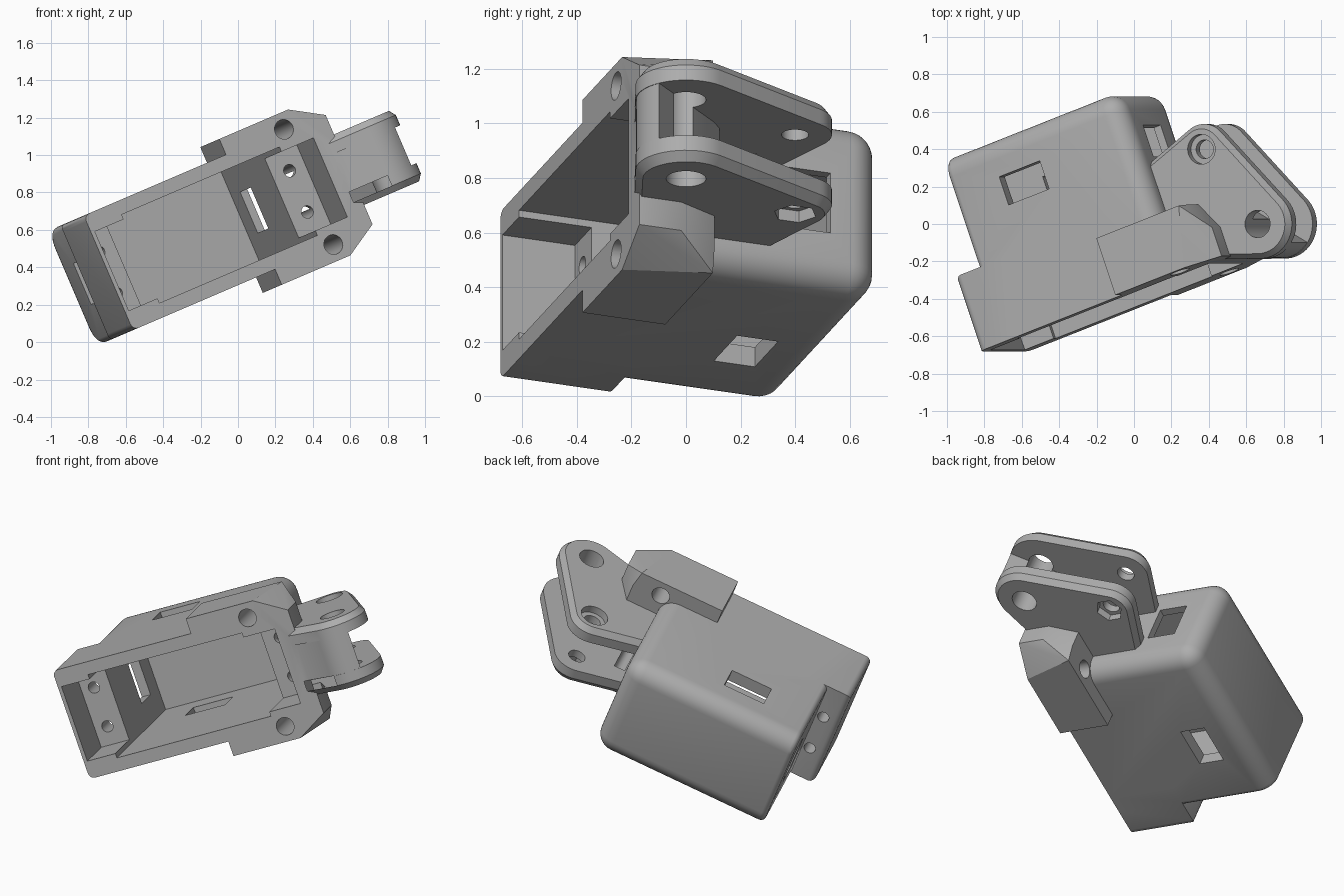
import bpy, bmesh, math
from mathutils import Matrix, Vector

old = bpy.data.objects.get("Cube")
if old:
    bpy.data.objects.remove(old, do_unlink=True)

MID = 0.624          # symmetry height of the part in its own frame
FRONT = -0.473       # plane of the open front
PIN = (1.009, -0.367)
BOLT = (0.839, 0.12)


def finish(bm, name):
    bmesh.ops.recalc_face_normals(bm, faces=bm.faces)
    mesh = bpy.data.meshes.new(name)
    bm.to_mesh(mesh)
    bm.free()
    ob = bpy.data.objects.new(name, mesh)
    bpy.context.collection.objects.link(ob)
    return ob


def hull(name, points):
    bm = bmesh.new()
    verts = [bm.verts.new(p) for p in points]
    res = bmesh.ops.convex_hull(bm, input=verts)
    loose = {g for g in res["geom_interior"] + res["geom_unused"]
             if isinstance(g, bmesh.types.BMVert)}
    bmesh.ops.delete(bm, geom=list(loose), context='VERTS')
    bmesh.ops.dissolve_limit(bm, angle_limit=0.01, verts=bm.verts, edges=bm.edges)
    return finish(bm, name)


def box(name, x, y, z, bevels=()):
    """Box from ranges; each bevel is (radius, segments, edge rule)."""
    bm = bmesh.new()
    bmesh.ops.create_cube(bm, size=1)
    for v in bm.verts:
        v.co = [r[0] if c < 0 else r[1] for c, r in zip(v.co, (x, y, z))]
    for radius, segs, rule in bevels:
        edges = [e for e in bm.edges if rule(e.verts[0].co, e.verts[1].co)]
        bmesh.ops.bevel(bm, geom=edges, offset=radius, segments=segs,
                        profile=0.5, affect='EDGES', clamp_overlap=True)
    return finish(bm, name)


def cylinder(name, centre, radius, depth, axis='Z', sides=40):
    bm = bmesh.new()
    bmesh.ops.create_cone(bm, cap_ends=True, segments=sides, radius1=radius,
                          radius2=radius, depth=depth)
    turn = Matrix.Rotation(math.pi / 2, 4, 'X') if axis == 'Y' else Matrix()
    bm.transform(Matrix.Translation(centre) @ turn)
    return finish(bm, name)


def ring(centre, radius, z, count=48):
    return [(centre[0] + radius * math.cos(math.tau * i / count),
             centre[1] + radius * math.sin(math.tau * i / count), z) for i in range(count)]


def combine(target, tool, operation):
    mod = target.modifiers.new(operation, 'BOOLEAN')
    mod.operation, mod.solver, mod.object = operation, 'EXACT', tool
    bpy.context.view_layer.objects.active = target
    bpy.ops.object.modifier_apply(modifier=mod.name)
    bpy.data.objects.remove(tool, do_unlink=True)


# Deep housing with large rounds on the back and the hinge end
X0, X1, Y1, Z0, Z1 = -0.545, 0.53, 0.565, 0.29, 0.957


def on(a, b, axis, value):
    return abs(a[axis] - value) < 1e-4 and abs(b[axis] - value) < 1e-4


def big_round(a, b):
    back = on(a, b, 1, Y1) and not on(a, b, 0, X0)
    end = on(a, b, 0, X1) and (on(a, b, 2, Z0) or on(a, b, 2, Z1))
    return back or end


body = box("bracket_housing", (X0, X1), (FRONT, Y1), (Z0, Z1), [
    (0.105, 8, big_round),
    (0.03, 3, lambda a, b: on(a, b, 0, X0) and not on(a, b, 1, FRONT))])

# Shallow mounting flange at the far end
flange = box("flange", (-0.69, -0.4), (FRONT, -0.05), (Z0, Z1), [
    (0.035, 4, lambda a, b: on(a, b, 0, -0.69) and not on(a, b, 1, FRONT))])
combine(body, flange, 'UNION')

# Chamfered ears on both sides of the hinge end
ear_points = []
for s in (-1, 1):
    wide, narrow = MID + s * 0.424, MID + s * 0.318
    ear_points += [(0.19, FRONT, wide), (0.615, FRONT, wide), (0.80, FRONT, narrow),
                   (0.80, -0.31, narrow), (0.19, -0.15, wide), (0.70, -0.15, wide),
                   (0.72, -0.15, narrow)]
combine(body, hull("ears", ear_points), 'UNION')

# Pair of hinge plates with chamfered outer rims
for s in (-1, 1):
    pts = []
    for offset, inset in ((0.11, 0), (0.17, 0), (0.205, 0.026)):
        z = MID + s * offset
        pts += ring(PIN, 0.185 - inset, z) + ring(BOLT, 0.135 - inset, z)
        pts += [(0.48, 0.145 - inset, z), (0.48, -0.38 + inset, z)]
    combine(body, hull("hinge_plate", pts), 'UNION')

# Web joining the plates along the front
web = []
for z in (MID - 0.14, MID + 0.14):
    arc = [(x, y, z) for x, y, _ in ring(PIN, 0.183, z)
           if (x - 1.125) + (y + 0.50) * 0.8 < 0 and y < PIN[1] - 0.05]
    web += arc + [(0.60, -0.40, z), (0.60, -0.16, z), (0.80, -0.16, z), (0.85, -0.2, z)]
combine(body, hull("hinge_web", web), 'UNION')

# Main cavity and the shallower pocket with its end ledges
combine(body, box("cavity", (-0.49, 0.487), (-0.7, 0.52), (0.368, 0.882)), 'DIFFERENCE')
combine(body, box("pocket", (-0.668, 0.685), (-0.7, -0.19), (0.395, 0.855)), 'DIFFERENCE')

# Slots through the side walls and through the end walls
combine(body, box("side_slot", (-0.265, -0.015), (0.205, 0.365), (0, 1.3)), 'DIFFERENCE')
combine(body, box("end_slot", (-0.6, 0.56), (0.19, 0.37), (0.505, 0.743)), 'DIFFERENCE')

# Screw holes in the ledges and in the ears
for s in (-1, 1):
    for x in (-0.59, 0.59):
        combine(body, cylinder("ledge_hole", (x, -0.15, MID + s * 0.12), 0.034, 0.4, 'Y', 24),
                'DIFFERENCE')
    combine(body, cylinder("ear_hole", (0.55, -0.3, MID + s * 0.335), 0.053, 0.5, 'Y'),
            'DIFFERENCE')

# Hinge pin hole, bolt hole, bolt head recess and hexagonal nut recess
for centre, radius, z, depth, sides in (
        (PIN, 0.073, MID, 0.6, 40), (BOLT, 0.05, MID, 0.6, 32),
        (BOLT, 0.08, MID + 0.205, 0.09, 40), (BOLT, 0.08, MID - 0.205, 0.09, 6)):
    combine(body, cylinder("hole", (*centre, z), radius, depth, 'Z', sides), 'DIFFERENCE')

# Tilt the finished bracket into its resting pose
a, b = math.radians(23.2), math.radians(20)
u = Vector((math.cos(b) * math.cos(a), math.sin(b), math.cos(b) * math.sin(a)))
v = Vector((-math.sin(a), 0, math.cos(a)))
w = v.cross(u)
body.data.transform(Matrix((u, w, v)).transposed().to_4x4())
low = min(p.co.z for p in body.data.vertices)
body.data.transform(Matrix.Translation((0, 0, -low)))

# Plain grey plastic
grey = bpy.data.materials.new("grey_plastic")
grey.use_nodes = True
colour = (0.42, 0.42, 0.42, 1)
grey.diffuse_color = colour
grey.node_tree.nodes["Principled BSDF"].inputs["Base Color"].default_value = colour
body.data.materials.clear()
body.data.materials.append(grey)
for p in body.data.polygons:
    p.material_index = 0

bpy.ops.object.select_all(action='DESELECT')
body.select_set(True)
bpy.context.view_layer.objects.active = body
bpy.ops.object.shade_smooth_by_angle(angle=math.radians(30))
